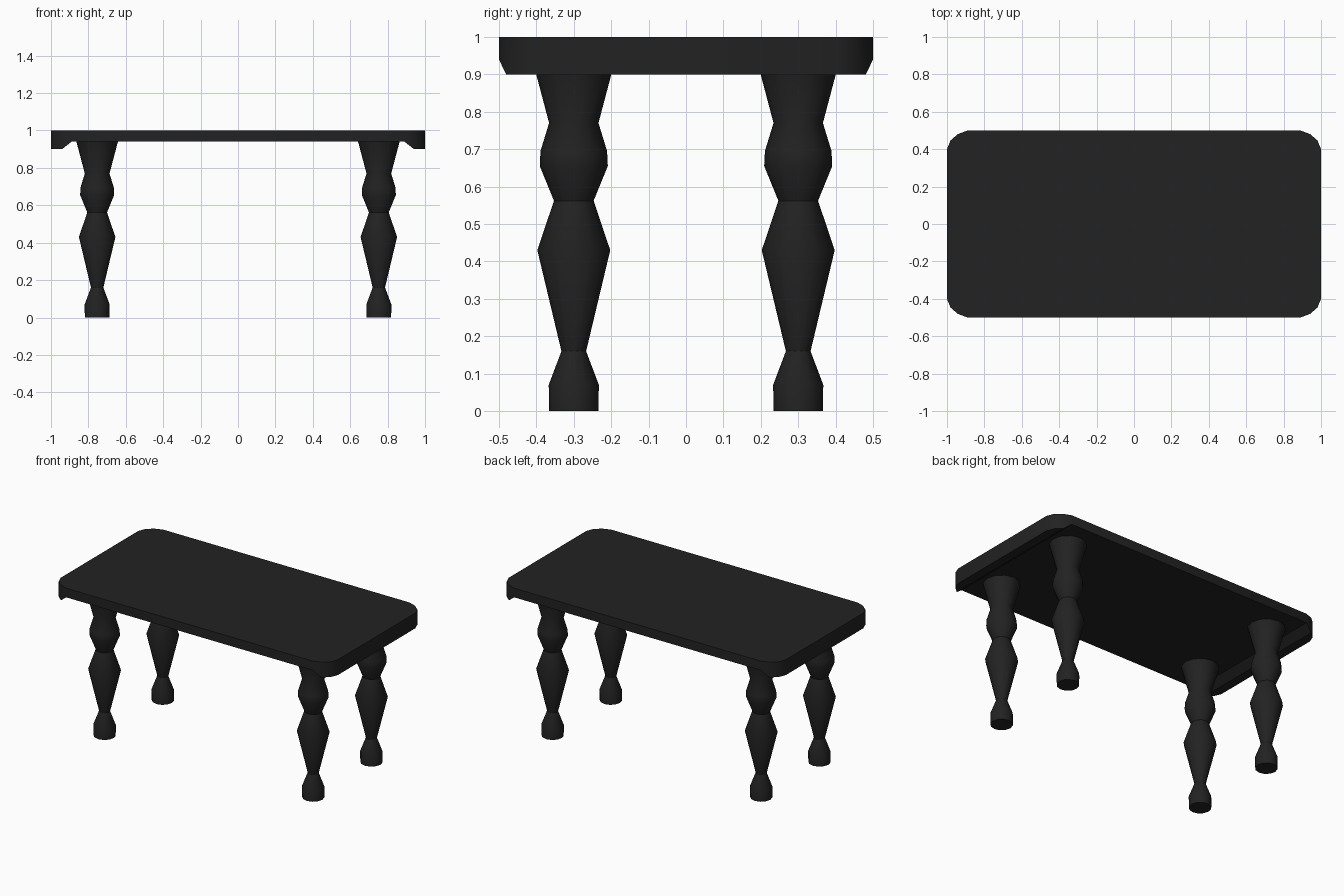
import bpy, bmesh, math

if "Cube" in bpy.data.objects:
    bpy.data.objects.remove(bpy.data.objects["Cube"])

mat = bpy.data.materials.new("charcoal black")
mat.diffuse_color = (0.016, 0.016, 0.016, 1)
mat.use_nodes = True
mat.node_tree.nodes["Principled BSDF"].inputs["Base Color"].default_value = mat.diffuse_color


def finish(bm, name, angle):
    bmesh.ops.recalc_face_normals(bm, faces=bm.faces)
    mesh = bpy.data.meshes.new(name)
    bm.to_mesh(mesh)
    bm.free()
    mesh.materials.append(mat)
    ob = bpy.data.objects.new(name, mesh)
    bpy.context.collection.objects.link(ob)
    bpy.ops.object.select_all(action='DESELECT')
    bpy.context.view_layer.objects.active = ob
    ob.select_set(True)
    bpy.ops.object.shade_smooth_by_angle(angle=math.radians(angle))
    return ob


def loft(bm, rings):
    """Skin a list of closed vertex rings and cap both ends."""
    loops = [[bm.verts.new(p) for p in ring] for ring in rings]
    n = len(loops[0])
    for a, b in zip(loops, loops[1:]):
        for i in range(n):
            j = (i + 1) % n
            bm.faces.new((a[i], a[j], b[j], b[i]))
    bm.faces.new(loops[0])
    bm.faces.new(loops[-1])


# Tabletop: sections along x (x, half width, underside z), rounded corners, drop lip at each end
half = [(1.0, 0.40, 0.90), (0.981, 0.447, 0.90), (0.941, 0.481, 0.90), (0.89, 0.50, 0.94)]
stations = [(-x, w, z) for x, w, z in half] + half[::-1]
bm = bmesh.new()
loft(bm, [[(x, -w, z), (x, w, z), (x, w, 1), (x, -w, 1)] for x, w, z in stations])
finish(bm, "tabletop", 30)

# Turned legs: (radius, height) profile spun around each leg axis
profile = [(0.066, 0), (0.067, 0.07), (0.033, 0.16), (0.0975, 0.43), (0.053, 0.562),
           (0.091, 0.655), (0.089, 0.695), (0.066, 0.77), (0.111, 0.94)]
SIDES = 12
for sx, side in ((-1, "left"), (1, "right")):
    for sy, end in ((-1, "front"), (1, "back")):
        bm = bmesh.new()
        loft(bm, [[(r * math.cos(2 * math.pi * i / SIDES), r * math.sin(2 * math.pi * i / SIDES), z)
                   for i in range(SIDES)] for r, z in profile])
        leg = finish(bm, f"{end}_{side}_leg", 32)
        leg.location = (sx * 0.753, sy * 0.3, 0)
